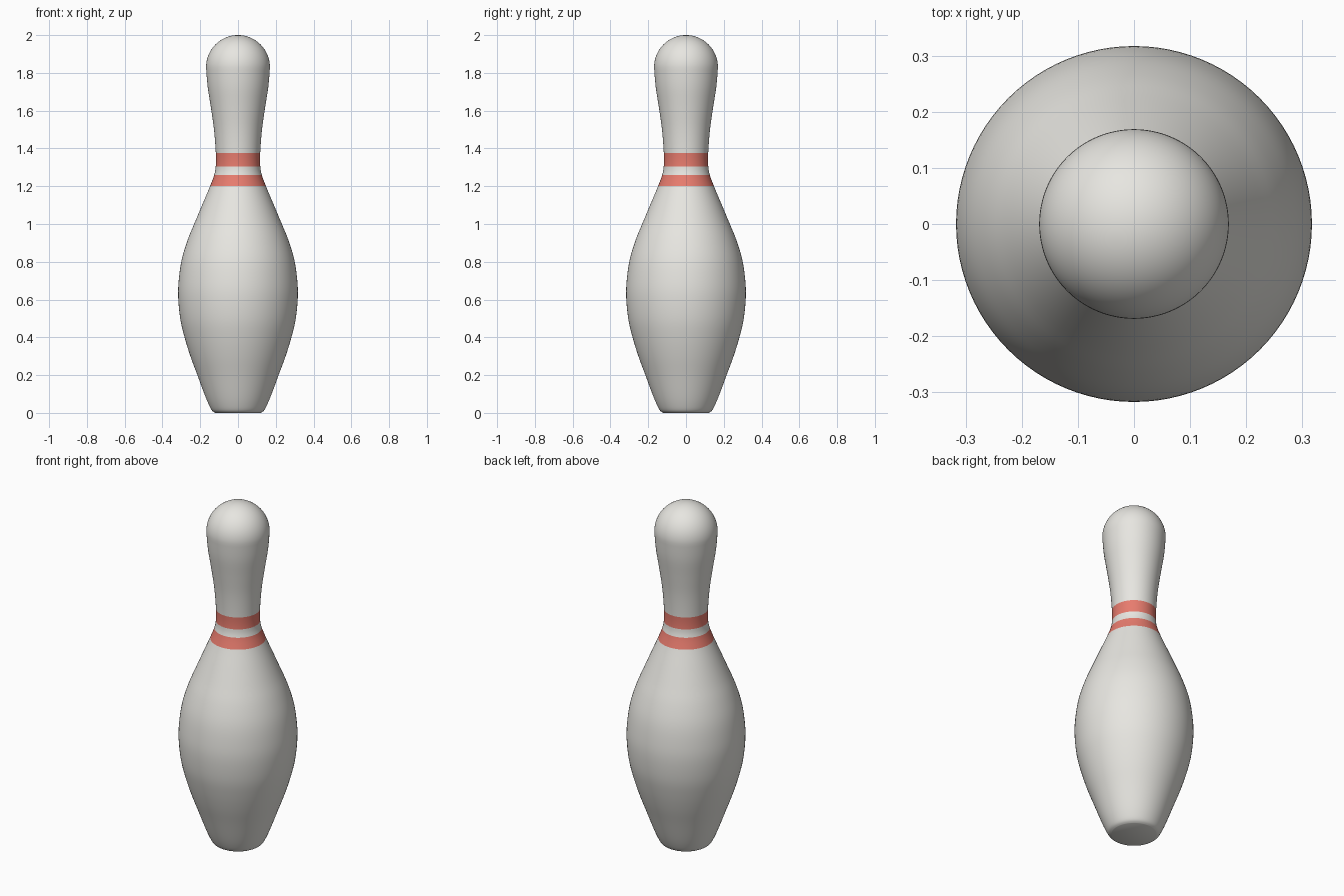
import bpy, bmesh, math
from mathutils import Vector

if "Cube" in bpy.data.objects:
    bpy.data.objects.remove(bpy.data.objects["Cube"])


def material(name, rgb):
    m = bpy.data.materials.new(name)
    m.diffuse_color = (*rgb, 1)
    m.use_nodes = True
    m.node_tree.nodes["Principled BSDF"].inputs["Base Color"].default_value = m.diffuse_color
    return m


SEG = 96
STRIPES = [(1.20, 1.26), (1.305, 1.375)]

# Body outline (radius, height), from foot to head
ctrl = [(0.12, 0.0), (0.137, 0.012), (0.155, 0.045), (0.178, 0.1), (0.215, 0.2),
        (0.252, 0.3), (0.283, 0.4), (0.306, 0.5), (0.317, 0.62), (0.312, 0.72),
        (0.296, 0.82), (0.265, 0.92), (0.228, 1.01), (0.186, 1.11),
        (0.148, 1.20), (0.126, 1.26), (0.118, 1.305), (0.1175, 1.375),
        (0.127, 1.5), (0.144, 1.62), (0.161, 1.73), (0.169, 1.83)]


def smooth(points, n=4):
    # Catmull-Rom curve through the points
    p = [Vector(c) for c in points]
    out = []
    for i in range(len(p) - 1):
        b, c = p[i], p[i + 1]
        a = p[i - 1] if i else b
        d = p[i + 2] if i + 2 < len(p) else c
        for k in range(n):
            t = k / n
            out.append(0.5 * (2 * b + (c - a) * t + (2 * a - 5 * b + 4 * c - d) * t * t
                              + (3 * b - a - 3 * c + d) * t ** 3))
    return out


profile = smooth(ctrl)
# Round head
for k in range(16):
    a = math.pi / 2 * k / 16
    profile.append(Vector((0.169 * math.cos(a), 1.83 + 0.17 * math.sin(a))))

# Revolve the outline
bm = bmesh.new()
rings = []
for r, z in profile:
    rings.append([bm.verts.new((r * math.cos(2 * math.pi * i / SEG),
                                r * math.sin(2 * math.pi * i / SEG), z)) for i in range(SEG)])
for lo, hi in zip(rings, rings[1:]):
    for i in range(SEG):
        j = (i + 1) % SEG
        bm.faces.new((lo[i], lo[j], hi[j], hi[i]))
top = bm.verts.new((0, 0, 2.0))
for i in range(SEG):
    bm.faces.new((rings[-1][i], rings[-1][(i + 1) % SEG], top))
bm.faces.new(rings[0][::-1])

# Neck stripes chosen by height
for f in bm.faces:
    z = f.calc_center_median().z
    f.material_index = int(any(a < z < b for a, b in STRIPES))

mesh = bpy.data.meshes.new("bowling_pin")
bm.to_mesh(mesh)
bm.free()
mesh.materials.append(material("off white", (0.8, 0.79, 0.75)))
mesh.materials.append(material("stripe red", (0.8, 0.2, 0.155)))
pin = bpy.data.objects.new("bowling_pin", mesh)
bpy.context.collection.objects.link(pin)
bpy.context.view_layer.objects.active = pin
pin.select_set(True)
bpy.ops.object.shade_smooth_by_angle(angle=math.radians(35))
